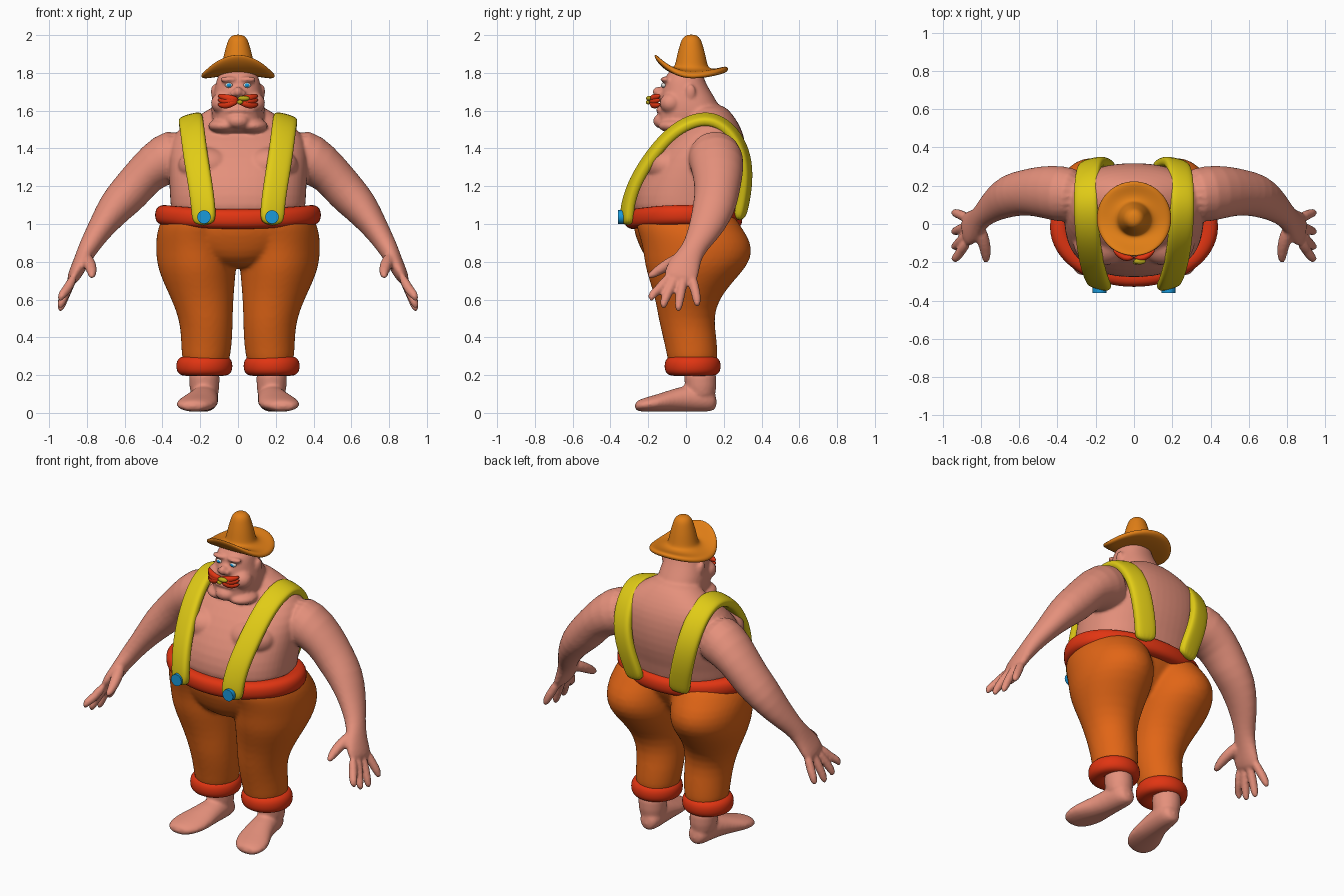
import bpy, bmesh, math
from mathutils import Vector, Matrix

cube = bpy.data.objects.get("Cube")
if cube:
    bpy.data.objects.remove(cube, do_unlink=True)

X, Y, Z = Vector((1, 0, 0)), Vector((0, 1, 0)), Vector((0, 0, 1))
SIDES = {"left": 1, "right": -1}


def material(name, r, g, b):
    m = bpy.data.materials.new(name)
    m.use_nodes = True
    m.diffuse_color = (r, g, b, 1)
    m.node_tree.nodes["Principled BSDF"].inputs["Base Color"].default_value = (r, g, b, 1)
    return m


skin = material("skin pink", .78, .28, .2)
orange = material("trouser orange", .75, .13, .008)
tan = material("hat orange", .75, .21, .008)
red = material("trim red", .75, .035, .006)
yellow = material("strap yellow", .75, .6, .008)
blue = material("button blue", .01, .32, .7)
white = material("eye white", .75, .72, .68)
olive = material("olive gold", .5, .4, .01)


def tube(bm, rows, hint=X, axis=None, power=2, sides=20, s=1, closed=False):
    """Loft rounded sections (x, y, z, half width, half depth) along a path."""
    pts = [Vector(r[:3]) for r in rows]
    n, rings = len(rows), []
    for i, row in enumerate(rows):
        if closed:
            t = pts[(i + 1) % n] - pts[i - 1]
        else:
            t = pts[min(i + 1, n - 1)] - pts[max(i - 1, 0)]
        t = (axis or t).normalized()
        h = hint(pts[i]) if callable(hint) else hint
        u = (h - t * h.dot(t)).normalized()
        v = t.cross(u)
        ring = []
        for k in range(sides):
            c, d = math.cos(math.tau * k / sides), math.sin(math.tau * k / sides)
            c = math.copysign(abs(c) ** (2 / power), c)
            d = math.copysign(abs(d) ** (2 / power), d)
            p = pts[i] + u * row[3] * c + v * row[4] * d
            ring.append(bm.verts.new((p.x * s, p.y, p.z)))
        rings.append(ring)
    for i in range(n if closed else n - 1):
        a, b = rings[i], rings[(i + 1) % n]
        for k in range(sides):
            j = (k + 1) % sides
            bm.faces.new((a[k], a[j], b[j], b[k]))
    if not closed:
        bm.faces.new(rings[0])
        bm.faces.new(rings[-1])


def blob(bm, center, size):
    m = Matrix.Translation(center) @ Matrix.Diagonal((*size, 1))
    return bmesh.ops.create_uvsphere(bm, u_segments=20, v_segments=14, radius=1, matrix=m)


def finish(name, bm, *mats, subsurf=0, voxel=0, smooth=6):
    bmesh.ops.recalc_face_normals(bm, faces=bm.faces)
    me = bpy.data.meshes.new(name)
    bm.to_mesh(me)
    bm.free()
    for m in mats:
        me.materials.append(m)
    for p in me.polygons:
        p.use_smooth = True
    ob = bpy.data.objects.new(name, me)
    bpy.context.collection.objects.link(ob)
    if subsurf:
        ob.modifiers.new("round", "SUBSURF").levels = subsurf
        ob.modifiers["round"].render_levels = subsurf
    if voxel:
        r = ob.modifiers.new("blend", "REMESH")
        r.mode, r.voxel_size, r.use_smooth_shade = "VOXEL", voxel, True
        f = ob.modifiers.new("soften", "SMOOTH")
        f.factor, f.iterations = .5, smooth
    return ob


# Body: torso, head, face, arms and hands blended together
bm = bmesh.new()
tube(bm, [(0, 0, 1.0, .35, .27), (0, -.01, 1.1, .36, .275), (0, .015, 1.2, .365, .285),
          (0, .05, 1.3, .37, .27), (0, .085, 1.4, .37, .235), (0, .12, 1.48, .34, .185),
          (0, .14, 1.54, .27, .135), (0, .13, 1.59, .18, .11), (0, .1, 1.64, .11, .09)],
     axis=Z, power=2.3, sides=28)
tube(bm, [(0, .06, 1.47, .08, .13), (0, .03, 1.51, .125, .18), (0, .03, 1.56, .14, .185),
          (0, .02, 1.61, .143, .165), (0, .01, 1.66, .138, .148), (0, -.005, 1.72, .122, .125),
          (0, -.01, 1.77, .115, .105), (0, 0, 1.81, .09, .09), (0, .01, 1.84, .05, .06)],
     axis=Z, power=2.2, sides=24)
blob(bm, (0, -.145, 1.7), (.024, .035, .028))                # nose
blob(bm, (0, -.13, 1.545), (.06, .045, .04))                 # chin
tube(bm, [(x * .1, -.15 + x * x * .05, 1.605 - x * x * .015, .012, .014)
          for x in (-.8, -.4, 0, .4, .8)], hint=Z)            # lower lip
for s in SIDES.values():
    blob(bm, (s * .17, -.1, 1.31), (.15, .12, .1))           # chest muscle
    blob(bm, (s * .085, -.08, 1.64), (.06, .06, .055))       # cheek
    blob(bm, (s * .025, -.14, 1.69), (.018, .022, .018))     # nostril
    blob(bm, (s * .05, -.11, 1.765), (.05, .026, .016))      # brow
    blob(bm, (s * .13, .025, 1.7), (.014, .026, .04))        # ear
    blob(bm, (s * .07, -.05, 1.52), (.09, .1, .04))          # jowl
    tube(bm, [(.26, .14, 1.38, .14, .15), (.39, .16, 1.345, .15, .14), (.49, .17, 1.27, .135, .108),
              (.57, .165, 1.17, .12, .11), (.65, .15, 1.09, .115, .097), (.72, .11, .99, .095, .072),
              (.765, .07, .92, .075, .06), (.80, .035, .86, .062, .052), (.83, 0, .8, .08, .042),
              (.86, -.025, .74, .095, .038), (.885, -.035, .69, .085, .028)], hint=Y, s=s)
    for y, tip_y, tip_z in ((-.1, -.185, .6), (-.055, -.12, .56), (-.01, -.04, .545), (.035, .06, .57)):
        tube(bm, [(.865, y * .9, .73, .026, .026), (.905, (y + tip_y) / 2, .65, .027, .027),
                  (.935, tip_y, tip_z + .025, .025, .025), (.945, tip_y, tip_z - .01, .013, .013)],
             hint=Y, sides=12, s=s)
    tube(bm, [(.81, -.01, .83, .035, .035), (.785, -.09, .79, .036, .034),
              (.77, -.16, .745, .029, .027), (.775, -.205, .715, .015, .015)], sides=12, s=s)
finish("body", bm, skin, subsurf=1, voxel=.009)

# Feet
for side, s in SIDES.items():
    bm = bmesh.new()
    tube(bm, [(.168, .165, .055, .04, .04), (.17, .12, .075, .068, .07), (.175, .04, .08, .072, .075),
              (.19, -.06, .068, .085, .063), (.215, -.15, .052, .112, .047),
              (.23, -.22, .043, .1, .038), (.24, -.275, .035, .06, .025)], axis=Y, s=s)
    tube(bm, [(.175, .08, .06, .07, .07), (.178, .08, .13, .08, .085),
              (.18, .07, .26, .09, .095)], axis=Z, s=s)
    finish(side + "_foot", bm, skin, subsurf=1, voxel=.009)

# Trousers: two full legs joined by a pelvis
bm = bmesh.new()
for s in SIDES.values():
    tube(bm, [(.17, .035, .24, .12, .13), (.17, .035, .3, .13, .135), (.165, .02, .4, .137, .143),
              (.17, 0, .5, .143, .147), (.188, .005, .6, .165, .168), (.208, .03, .7, .193, .225),
              (.218, .055, .78, .212, .275), (.222, .065, .86, .215, .293),
              (.22, .04, .94, .215, .288), (.2, 0, 1.01, .215, .275), (.19, 0, 1.07, .19, .25)],
         axis=Z, s=s, sides=24)
tube(bm, [(0, -.02, .765, .1, .12), (0, -.03, .82, .25, .19), (0, -.025, .9, .35, .23),
          (0, -.015, .98, .385, .27), (0, -.01, 1.06, .38, .265)], axis=Z, sides=28)
finish("trousers", bm, orange, subsurf=1, voxel=.012)


def roll(name, cx, cy, rx, ry, z, dip, fat):
    """Padded ring around the waist or an ankle."""
    bm = bmesh.new()
    steps = [math.tau * i / 32 for i in range(32)]
    tube(bm, [(cx + rx * math.cos(a), cy + ry * math.sin(a), z - dip * math.sin(a) ** 2, fat, fat * .95)
              for a in steps], hint=Z, power=2.4, sides=14, closed=True)
    finish(name, bm, red, subsurf=1)


roll("waistband", 0, -.015, .392, .265, 1.048, .022, .054)
for side, s in SIDES.items():
    roll(side + "_cuff", s * .178, .035, .1, .1, .248, 0, .053)


# Straps over the shoulders, with a button at each front end
def strap_width(p):
    return Vector((1, -.8 * (p.y - .05), -.8 * max(0, p.z - 1.2)))


for side, s in SIDES.items():
    bm = bmesh.new()
    path = [(.18, -.312, .99), (.182, -.315, 1.08), (.198, -.28, 1.2), (.215, -.225, 1.3),
            (.23, -.155, 1.4), (.242, -.06, 1.5), (.25, .05, 1.555), (.25, .15, 1.56),
            (.245, .25, 1.49), (.23, .315, 1.36), (.2, .32, 1.22), (.165, .3, 1.1), (.15, .28, 1.02)]
    tube(bm, [(*p, .066, .03) for p in path], hint=strap_width, power=3, sides=16, s=s)
    finish(side + "_strap", bm, yellow, subsurf=2)
    bm = bmesh.new()
    bmesh.ops.create_cone(bm, cap_ends=True, segments=24, radius1=.036, radius2=.036, depth=.03,
                          matrix=Matrix.Translation((s * .18, -.345, 1.037)) @ Matrix.Rotation(math.pi / 2, 4, "X"))
    button = finish(side + "_button", bm, blue)
    bpy.ops.object.select_all(action="DESELECT")
    button.select_set(True)
    bpy.context.view_layer.objects.active = button
    bpy.ops.object.shade_smooth_by_angle()

# Hat: turned profile with the brim lifted at the front and drooping at the sides
bm = bmesh.new()
profile = [(.07, 1.785), (.13, 1.785), (.185, 1.795), (.2, 1.815), (.187, 1.835), (.13, 1.818),
           (.092, 1.825), (.084, 1.85), (.074, 1.9), (.06, 1.95), (.048, 1.985), (.022, 2.003)]
tube(bm, [(0, .028, z, r, r) for r, z in profile], axis=Z, sides=32)
for v in bm.verts:
    r = math.hypot(v.co.x, v.co.y - .028)
    c = (v.co.y - .028) / r
    lift = -.03 + c * c * (.1 if c < 0 else .035)
    v.co.z += lift * max(0, (r - .08) / .11) ** 1.5
finish("hat", bm, tan, subsurf=2)

# Eyes, iris chosen by facing direction
for side, s in SIDES.items():
    bm = bmesh.new()
    blob(bm, (s * .048, -.116, 1.735), (.02, .016, .014))
    bm.normal_update()
    for f in bm.faces:
        f.material_index = int(f.normal.y < -.8)
    finish(side + "_eye", bm, white, blue)

# Moustache of swept tufts with a small gold piece in the middle
bm = bmesh.new()
for s in SIDES.values():
    for rise in (-.025, 0, .022):
        tube(bm, [(-.005, -.165, 1.655, .014, .014), (.035, -.185, 1.652 + rise * .5, .022, .018),
                  (.075, -.165, 1.648 + rise, .02, .018), (.108, -.135, 1.66 + rise, .007, .007)],
             hint=Z, sides=10, s=s)
finish("moustache", bm, red, subsurf=1)
bm = bmesh.new()
blob(bm, (.03, -.195, 1.665), (.032, .016, .014))
blob(bm, (.01, -.2, 1.645), (.016, .012, .012))
finish("moustache_gold", bm, olive)
